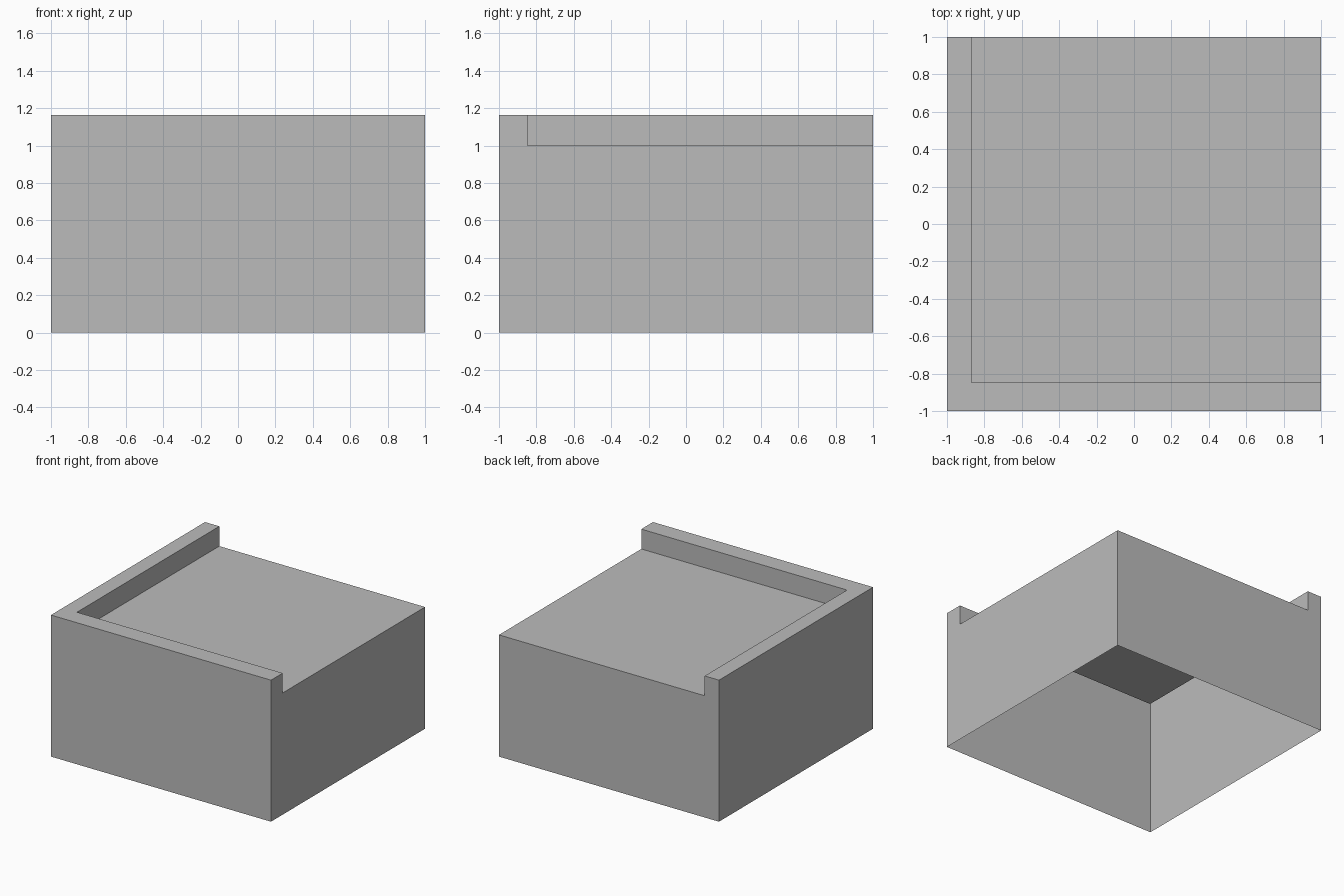
import bpy
import bmesh
from mathutils import Vector

cube = bpy.data.objects.get("Cube")
if cube:
    bpy.data.objects.remove(cube, do_unlink=True)

HALF, TOP = 1.0, 1.163
STEP = Vector((-0.87, -0.848, 1.0))  # inner corner of the recess

grey = bpy.data.materials.new("mid grey")
grey.use_nodes = True
colour = (0.5, 0.5, 0.5, 1.0)
grey.diffuse_color = colour
grey.node_tree.nodes["Principled BSDF"].inputs["Base Color"].default_value = colour

# Outer block, scored along the three planes of the recess
bm = bmesh.new()
bmesh.ops.create_cube(bm, size=1)
for v in bm.verts:
    v.co = Vector((v.co.x * 2 * HALF, v.co.y * 2 * HALF, (v.co.z + 0.5) * TOP))
for axis in range(3):
    normal = Vector((0, 0, 0))
    normal[axis] = 1
    bmesh.ops.bisect_plane(bm, geom=bm.verts[:] + bm.edges[:] + bm.faces[:],
                           plane_co=STEP, plane_no=normal)

# Remove the skin over the recess
cut = [f for f in bm.faces
       if all(f.calc_center_median()[i] > STEP[i] for i in range(3))]
bmesh.ops.delete(bm, geom=cut, context='FACES')

# Recess deck and the inner sides of the two raised lips
x, y, z = STEP
for corners in (
    ((x, y, z), (HALF, y, z), (HALF, HALF, z), (x, HALF, z)),
    ((x, y, z), (x, HALF, z), (x, HALF, TOP), (x, y, TOP)),
    ((x, y, z), (x, y, TOP), (HALF, y, TOP), (HALF, y, z)),
):
    bm.faces.new([bm.verts.new(c) for c in corners])
bmesh.ops.remove_doubles(bm, verts=bm.verts[:], dist=0.0005)
bmesh.ops.recalc_face_normals(bm, faces=bm.faces[:])

# Open, hollow underside
bottom = [f for f in bm.faces if f.calc_center_median().z < 0.001]
bmesh.ops.delete(bm, geom=bottom, context='FACES')
bmesh.ops.dissolve_limit(bm, angle_limit=0.01, verts=bm.verts[:], edges=bm.edges[:])

mesh = bpy.data.meshes.new("lipped_block")
bm.to_mesh(mesh)
bm.free()
mesh.materials.append(grey)
block = bpy.data.objects.new("lipped_block", mesh)
bpy.context.collection.objects.link(block)
